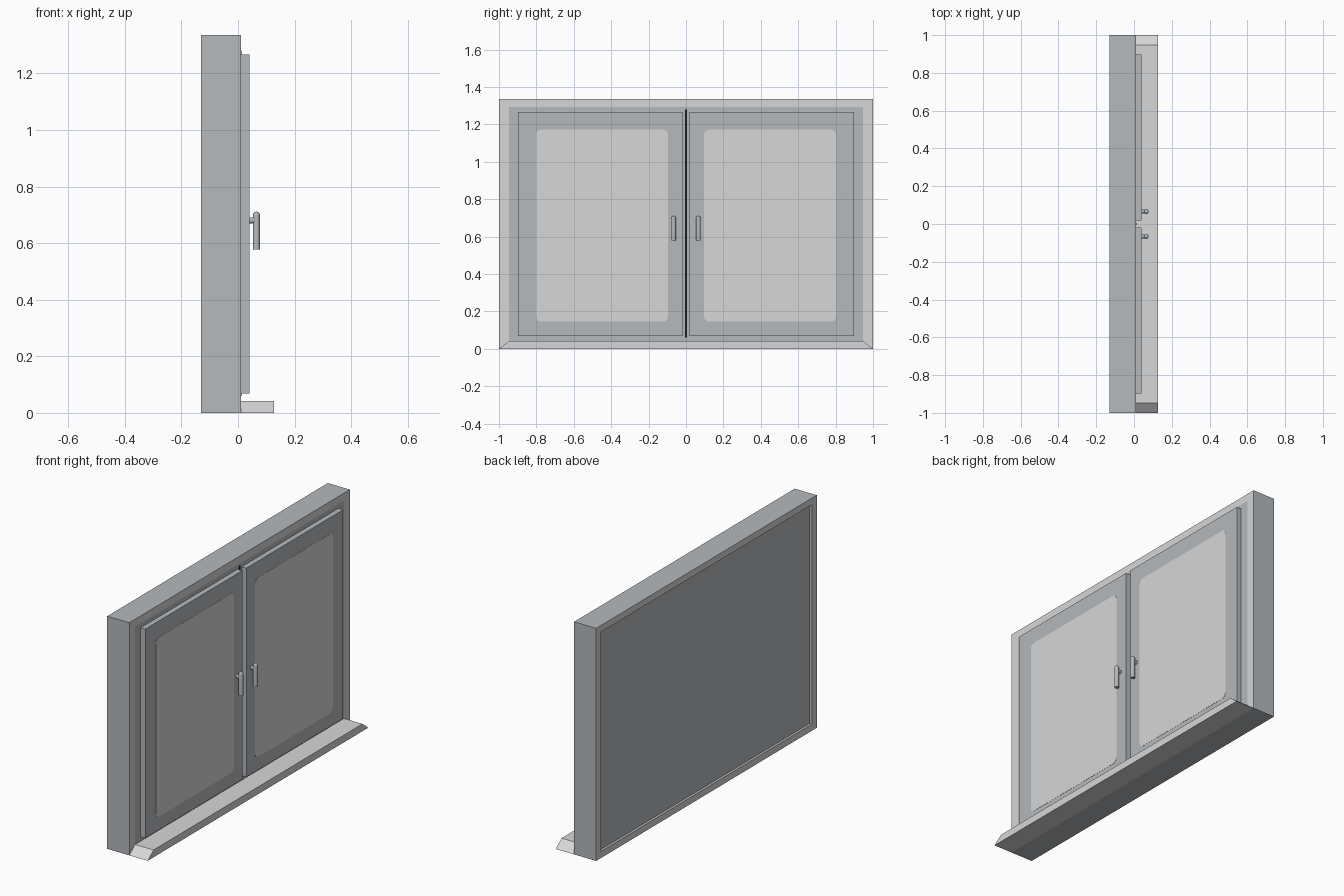
import bpy, bmesh, math
from mathutils import Matrix, Vector

if "Cube" in bpy.data.objects:
    bpy.data.objects.remove(bpy.data.objects["Cube"])


def material(name, rgb):
    m = bpy.data.materials.new(name)
    m.diffuse_color = (*rgb, 1)
    m.use_nodes = True
    m.node_tree.nodes["Principled BSDF"].inputs["Base Color"].default_value = m.diffuse_color
    return m


GREY = material("blue_grey", (0.46, 0.486, 0.51))
LIGHT = material("light_grey", (0.68, 0.68, 0.68))
BLACK = material("black", (0.01, 0.01, 0.01))


def finish(bm, name, mats, smooth=False):
    bmesh.ops.recalc_face_normals(bm, faces=bm.faces)
    me = bpy.data.meshes.new(name)
    bm.to_mesh(me)
    bm.free()
    for m in mats:
        me.materials.append(m)
    ob = bpy.data.objects.new(name, me)
    bpy.context.collection.objects.link(ob)
    if smooth:
        bpy.context.view_layer.objects.active = ob
        ob.select_set(True)
        bpy.ops.object.shade_smooth_by_angle(angle=math.radians(40))
        ob.select_set(False)
    return ob


def box(lo, hi):
    bm = bmesh.new()
    lo, hi = Vector(lo), Vector(hi)
    size = hi - lo
    bmesh.ops.create_cube(bm, size=1, matrix=Matrix.Translation((lo + hi) / 2) @ Matrix.Diagonal((*size, 1)))
    return bm


# Frame: light borders on both broad sides, shallow recess at the back
H = 1.335
bm = box((-0.13, -1, 0), (0.01, 1, H))
for side, by, bz, depth in ((1, 0.053, 0.043, 0), (-1, 0.045, 0.038, 0.015)):
    bm.normal_update()
    face = max(bm.faces, key=lambda f: f.normal.x * side)
    ring = bmesh.ops.inset_region(bm, faces=[face], thickness=0.04)["faces"]
    for f in ring:
        f.material_index = 1
    for v in face.verts:
        v.co.y = math.copysign(1 - by, v.co.y)
        v.co.z = bz if v.co.z < H / 2 else H - bz
    if depth:
        inner = bmesh.ops.extrude_discrete_faces(bm, faces=[face])["faces"][0]
        for f in bm.faces:
            if f not in ring and f is not inner and all(abs(v.co.y) < 0.99 for v in f.verts):
                f.material_index = 0
        for v in inner.verts:
            v.co.x += depth
finish(bm, "window_frame", [GREY, LIGHT])

# Sill: trapezoid profile with slanted ends
bm = bmesh.new()
profile = [(-1, 0), (1, 0), (0.947, 0.042), (-0.947, 0.042)]
f = bm.faces.new([bm.verts.new((0.01, y, z)) for y, z in profile])
ext = bmesh.ops.extrude_face_region(bm, geom=[f])["geom"]
bmesh.ops.translate(bm, vec=(0.117, 0, 0), verts=[g for g in ext if isinstance(g, bmesh.types.BMVert)])
finish(bm, "sill", [LIGHT])

# Dark seam between the sashes
finish(box((0.008, -0.006, 0.06), (0.013, 0.006, 1.28)), "centre_seam", [BLACK])


def span(s, a, b):
    return sorted((s * a, s * b))


for s, tag in ((1, "right"), (-1, "left")):
    # Sash
    y0, y1 = span(s, 0.018, 0.897)
    finish(box((0.009, y0, 0.068), (0.04, y1, 1.267)), "sash_" + tag, [GREY])

    # Pane: thin plate with rounded corners
    y0, y1 = span(s, 0.096, 0.803)
    bm = box((0.039, y0, 0.145), (0.041, y1, 1.174))
    edges = [e for e in bm.edges if abs(e.verts[0].co.x - e.verts[1].co.x) > 0.001]
    bmesh.ops.bevel(bm, geom=edges, offset=0.03, segments=6, profile=0.5, affect='EDGES')
    finish(bm, "pane_" + tag, [LIGHT])

    # Handle: upright grip with a domed top, on a short stem
    y = s * 0.066
    bm = bmesh.new()
    r, n = 0.0125, 20
    outline = [(0, 0.578), (r, 0.578)]
    outline += [(r * math.cos(a), 0.6985 + r * math.sin(a)) for a in [i * math.pi / 10 for i in range(6)]]
    vs = [bm.verts.new((0.065 + p, y, z)) for p, z in outline]
    es = [bm.edges.new(p) for p in zip(vs, vs[1:])]
    bmesh.ops.spin(bm, geom=vs + es, cent=(0.065, y, 0), axis=(0, 0, 1), angle=2 * math.pi, steps=n)
    bmesh.ops.remove_doubles(bm, verts=bm.verts, dist=0.0002)
    bmesh.ops.create_cone(bm, cap_ends=True, segments=n, radius1=0.011, radius2=0.011, depth=0.028,
                          matrix=Matrix.Translation((0.052, y, 0.68)) @ Matrix.Rotation(math.pi / 2, 4, 'Y'))
    finish(bm, "handle_" + tag, [GREY], smooth=True)
